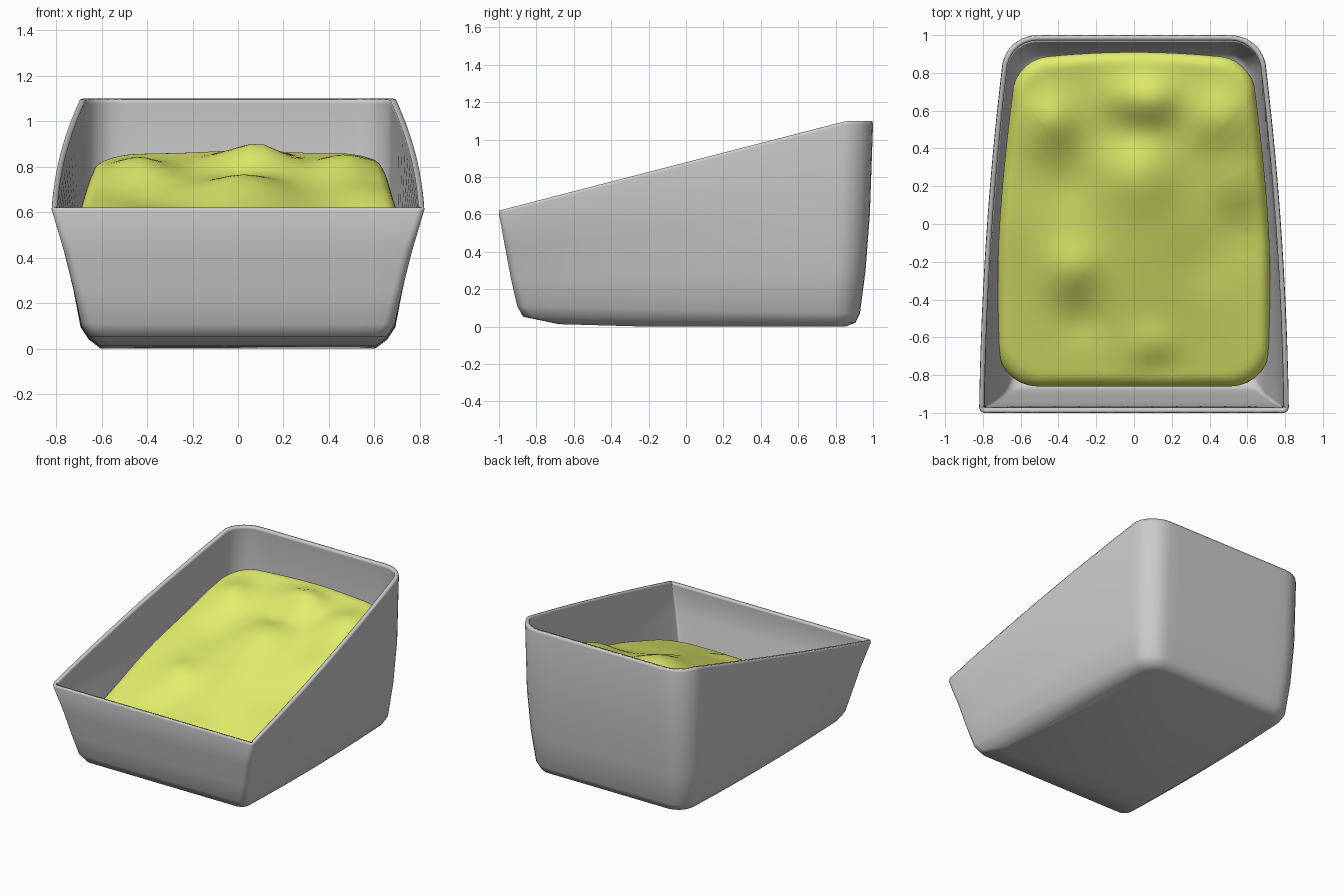
import bpy, bmesh, math

if "Cube" in bpy.data.objects:
    bpy.data.objects.remove(bpy.data.objects["Cube"])


def half_ring(width, y_front, y_back, r_front, r_back):
    """Right half of a rounded outline, front centre to back centre; width is a function of y."""
    pts = []
    wf, wb = width(y_front + r_front) - r_front, width(y_back - r_back) - r_back
    for i in range(6):
        pts.append((wf * i / 6, y_front))
    for i in range(8):                                   # front corner
        a = -math.pi / 2 + math.pi / 2 * i / 7
        y = y_front + r_front + r_front * math.sin(a)
        pts.append((wf + r_front * math.cos(a), y))
    y0, y1 = y_front + r_front, y_back - r_back
    for i in range(1, 12):                               # side
        y = y0 + (y1 - y0) * i / 12
        pts.append((width(y), y))
    for i in range(8):                                   # back corner
        a = math.pi / 2 * i / 7
        pts.append((wb + r_back * math.cos(a), y1 + r_back * math.sin(a)))
    for i in range(5, -1, -1):
        pts.append((wb * i / 6, y_back))
    return pts


def full_ring(half):
    return half + [(-x, y) for x, y in half[-2:0:-1]]


def loft(name, rings, cap_start=True, cap_end=False):
    bm = bmesh.new()
    loops = [[bm.verts.new(p) for p in r] for r in rings]
    n = len(loops[0])
    for a, b in zip(loops, loops[1:]):
        for i in range(n):
            j = (i + 1) % n
            bm.faces.new((a[i], a[j], b[j], b[i]))
    if cap_start:
        bm.faces.new(loops[0][::-1])
    if cap_end:
        bm.faces.new(loops[-1])
    me = bpy.data.meshes.new(name)
    bm.to_mesh(me)
    bm.free()
    ob = bpy.data.objects.new(name, me)
    bpy.context.collection.objects.link(ob)
    bpy.ops.object.select_all(action='DESELECT')
    ob.select_set(True)
    bpy.context.view_layer.objects.active = ob
    return ob


# Bin shell: z front, z back, half width front, back, y front, back, corner radius front, back
levels = [
    (.022, -.03, .60, .54, -.68, .85, .06, .10),
    (.055, .02, .65, .595, -.87, .905, .06, .13),
    (.11, .07, .685, .63, -.902, .93, .05, .16),
    (.25, .30, .718, .657, -.935, .96, .04, .17),
    (.42, .60, .764, .675, -.967, .983, .04, .18),
    (.605, 1.08, .82, .678, -1.0, 1.0, .03, .19),
    (.62, 1.10, .818, .675, -.996, .996, .03, .19),
]
rings = []
for zf, zb, wf, wb, yf, yb, rf, rb in levels:
    def width(y):
        s = (y + 1) / 2
        return wf + (wb - wf) * s + .115 * s * (1 - s)
    rings.append([(x, y, max(0, zf + (zb - zf) * min(1, (y + 1) / 1.86)))
                  for x, y in full_ring(half_ring(width, yf, yb, rf, rb))])
shell = loft("bin_shell", rings)
mod = shell.modifiers.new("wall", 'SOLIDIFY')
mod.thickness = .025
mod.offset = -1
bpy.ops.object.shade_smooth_by_angle(angle=math.radians(70))


# Filling: sloping lumpy heap with a rolled edge
bumps = [  # x, y, height, radius
    (.10, .65, .09, .13), (-.06, .67, .04, .13), (-.44, .54, .075, .15),
    (.47, .55, .08, .17), (.02, .27, .08, .21), (0, .48, -.02, .12),
    (.05, .0, .04, .25), (-.36, .20, -.02, .14), (-.33, -.24, .065, .15),
    (-.28, -.52, -.02, .12), (.58, -.02, -.02, .16), (.38, -.2, -.015, .15),
    (.55, .22, .045, .15), (.10, -.64, .03, .12), (.12, -.77, -.02, .08), (.1, -.3, .03, .3),
    (-.5, .0, .02, .25),
]


def heap_z(x, y):
    z = .29 + .335 * (y + .86)
    for bx, by, h, r in bumps:
        z += h * math.exp(-((x - bx) ** 2 + (y - by) ** 2) / (r * r))
    return z


def heap_width(y):
    return .72 - .085 * max(0, (y + .2) / .95) ** 1.5


outline = []
for x, y in full_ring(half_ring(heap_width, -.86, .87, .21, .18)):
    if y > .7:                                           # bowed back edge
        y += .04 * max(0, 1 - (x / .6) ** 2)
    outline.append((x, y))
rings = []
for k in [.02] + [.92 * i / 30 for i in range(1, 31)]:
    rings.append([(x * k, y * k, heap_z(x * k, y * k)) for x, y in outline])
for i in range(1, 9):                                    # rolled edge
    a = math.pi / 2 * i / 8
    k = .92 + .08 * math.sin(a)
    drop = .065 * (1 - math.cos(a))
    rings.append([(x * k, y * k, heap_z(x * k, y * k) - drop) for x, y in outline])
rings.append([(x * .88, y * .94, .09) for x, y in outline])
rings.reverse()
heap = loft("filling", rings, True, True)
mat = bpy.data.materials.new("yellow_green")
mat.diffuse_color = (.76, .86, .15, 1)
mat.use_nodes = True
mat.node_tree.nodes["Principled BSDF"].inputs["Base Color"].default_value = mat.diffuse_color
heap.data.materials.append(mat)
bpy.ops.object.shade_smooth_by_angle(angle=math.radians(60))
